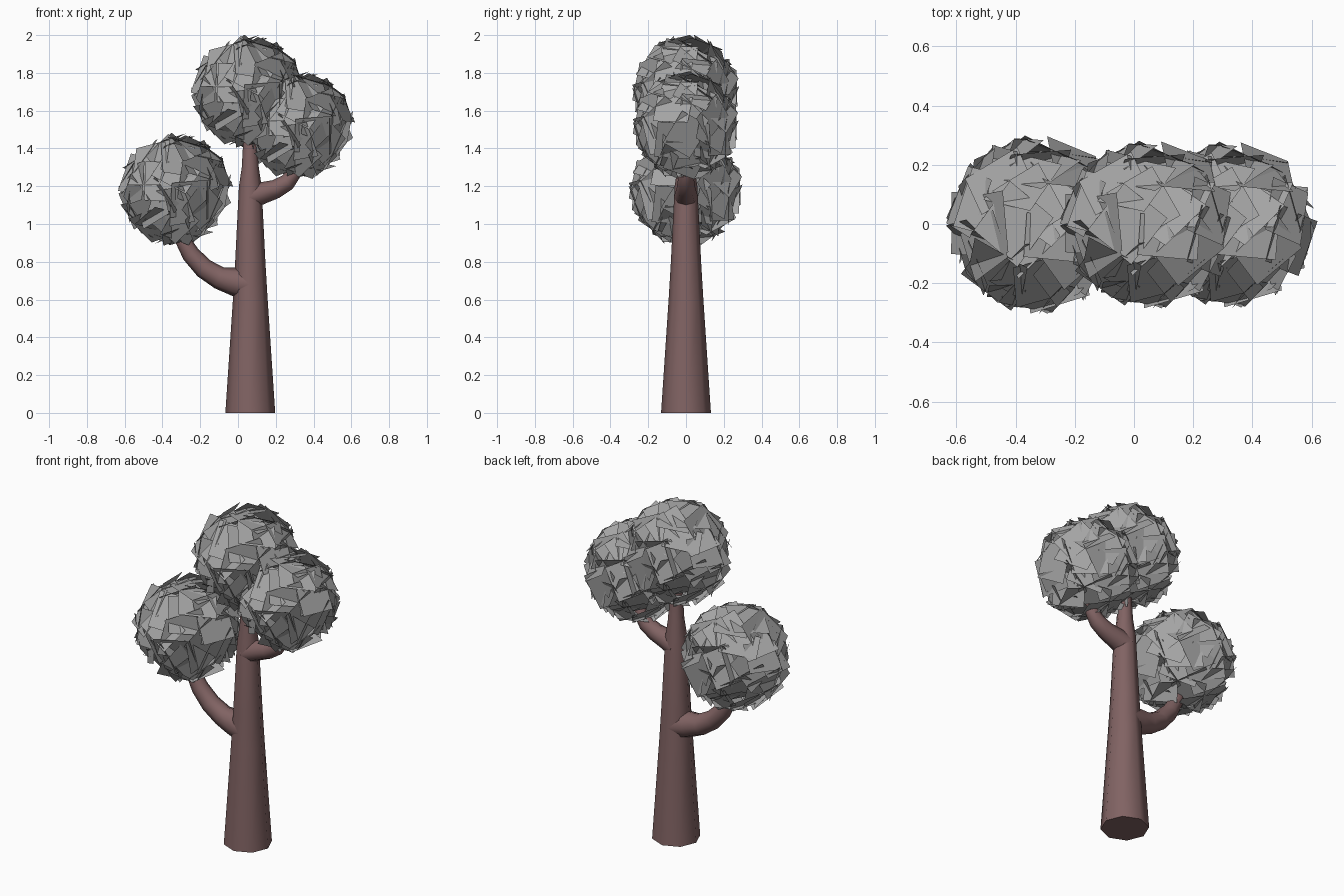
import bpy, bmesh, math, random
from mathutils import Vector, Matrix

if "Cube" in bpy.data.objects:
    bpy.data.objects.remove(bpy.data.objects["Cube"])

random.seed(4)
SIDES = 8


def material(name, rgb):
    mat = bpy.data.materials.new(name)
    mat.use_nodes = True
    mat.diffuse_color = (*rgb, 1)
    mat.node_tree.nodes["Principled BSDF"].inputs["Base Color"].default_value = (*rgb, 1)
    return mat


bark = material("brown bark", (0.22, 0.125, 0.125))
leaf = material("grey leaf", (0.37, 0.37, 0.37))


def add_object(name, bm, mat):
    mesh = bpy.data.meshes.new(name)
    bm.to_mesh(mesh)
    bm.free()
    mesh.materials.append(mat)
    obj = bpy.data.objects.new(name, mesh)
    bpy.context.collection.objects.link(obj)
    return obj


def tapered_limb(name, path):
    """Loft eight-sided rings along (x, z, radius) points in the y = 0 plane."""
    bm = bmesh.new()
    points = [Vector((x, 0, z)) for x, z, r in path]
    side = Vector((0, 1, 0))
    rings = []
    for i, (x, z, r) in enumerate(path):
        along = (points[min(i + 1, len(path) - 1)] - points[max(i - 1, 0)]).normalized()
        across = side.cross(along)
        ring = []
        for k in range(SIDES):
            a = math.tau * k / SIDES
            ring.append(bm.verts.new(points[i] + r * (math.cos(a) * across + math.sin(a) * side)))
        rings.append(ring)
    for low, high in zip(rings, rings[1:]):
        for k in range(SIDES):
            n = (k + 1) % SIDES
            bm.faces.new((low[k], low[n], high[n], high[k]))
    bm.faces.new(rings[0])
    bm.faces.new(rings[-1])
    bmesh.ops.recalc_face_normals(bm, faces=bm.faces)
    obj = add_object(name, bm, bark)
    bpy.ops.object.select_all(action='DESELECT')
    obj.select_set(True)
    bpy.context.view_layer.objects.active = obj
    bpy.ops.object.shade_smooth_by_angle(angle=math.radians(60))


# Trunk and its two upswept branches
tapered_limb("trunk", [(0.065, 0, 0.132), (0.065, 0.6, 0.092), (0.065, 0.8, 0.08),
                       (0.065, 1.2, 0.06), (0.065, 1.3, 0.045), (0.065, 1.52, 0.033)])
tapered_limb("right_branch", [(0.06, 0.68, 0.085), (-0.02, 0.695, 0.075), (-0.1, 0.715, 0.06),
                              (-0.18, 0.765, 0.054), (-0.25, 0.84, 0.048),
                              (-0.295, 0.92, 0.04), (-0.325, 1.0, 0.03)])
tapered_limb("left_branch", [(0.06, 1.14, 0.065), (0.13, 1.165, 0.058), (0.2, 1.185, 0.05),
                             (0.26, 1.22, 0.045), (0.3, 1.27, 0.036), (0.325, 1.34, 0.028)])


def leaf_clump():
    """Overlapping square plates lying roughly tangent to a ball."""
    ball = bmesh.new()
    bmesh.ops.create_icosphere(ball, subdivisions=2, radius=1)
    bm = bmesh.new()
    for face in ball.faces:
        normal = face.calc_center_median().normalized()
        tilt = random.choice((8, 14, 20, 28, 50))
        turn = (normal.to_track_quat('Z', 'Y').to_matrix()
                @ Matrix.Rotation(random.uniform(0, math.tau), 3, 'Z')
                @ Matrix.Rotation(math.radians(tilt), 3, 'X'))
        w, h = 0.105, random.uniform(0.075, 0.105)
        corners = [turn @ Vector((sx * w, sy * h, 0))
                   for sx, sy in ((-1, -1), (1, -1), (1, 1), (-1, 1))]
        # Slide the plate inward until its corners fit the clump
        reach = 0.28
        while max((c + normal * reach).length for c in corners) > 0.307:
            reach -= 0.005
        bm.faces.new([bm.verts.new(c + normal * reach) for c in corners])
    ball.free()
    return bm


# Three matching clumps of foliage
first = add_object("right_foliage", leaf_clump(), leaf)
first.location = (-0.33, 0, 1.18)
for name, spot, size in (("top_foliage", (0.055, 0, 1.7), (1, 0.94, 1)),
                         ("left_foliage", (0.325, 0, 1.52), (0.97, 0.93, 0.96))):
    clump = bpy.data.objects.new(name, first.data)
    clump.location = spot
    clump.scale = size
    bpy.context.collection.objects.link(clump)
